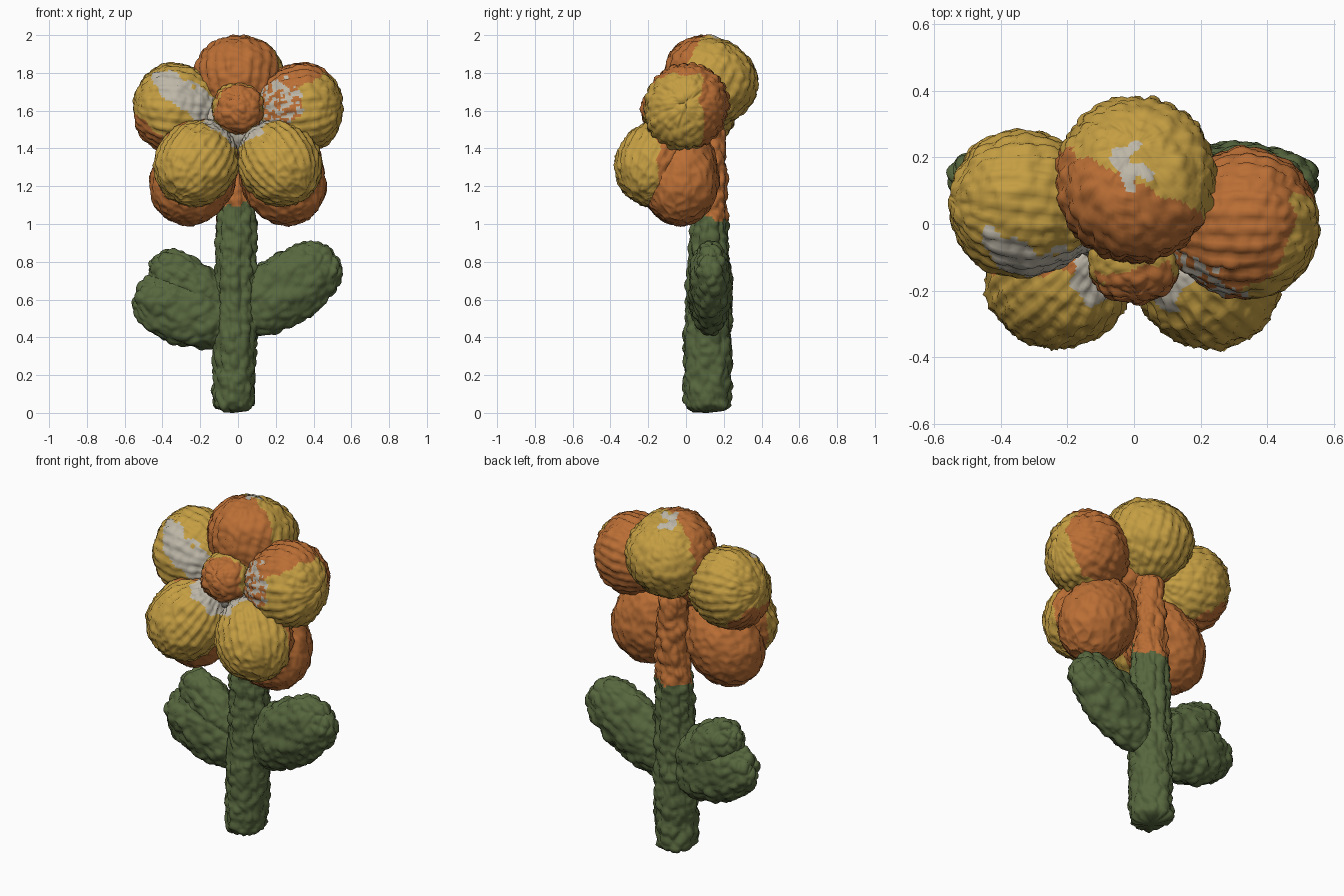
import bpy, bmesh, math
from mathutils import Vector, Matrix, noise

if "Cube" in bpy.data.objects:
    bpy.data.objects.remove(bpy.data.objects["Cube"])


def material(name, rgb):
    m = bpy.data.materials.new(name)
    m.diffuse_color = (*rgb, 1)
    m.use_nodes = True
    m.node_tree.nodes["Principled BSDF"].inputs["Base Color"].default_value = m.diffuse_color
    return m


MATS = [material("yellow_yarn", (0.55, 0.34, 0.055)),
        material("orange_yarn", (0.49, 0.155, 0.035)),
        material("cream_yarn", (0.51, 0.47, 0.39)),
        material("green_yarn", (0.095, 0.135, 0.048))]
YELLOW, ORANGE, CREAM, GREEN = range(4)


def knit(p, size, amp):
    """Puffy stitch cells with creases between them."""
    d = noise.voronoi(p / size)[0]
    cell = math.sqrt(min(1.0, (d[1] - d[0]) * 1.8)) - 0.6
    return amp * (cell + 0.8 * noise.noise(p * 14))


def skin(name, shape, colour, segs=104, rings=68, size=0.055, amp=0.012, ribs=0):
    """Map a unit sphere through shape(), knit its surface, colour its faces."""
    bm = bmesh.new()
    bmesh.ops.create_uvsphere(bm, u_segments=segs, v_segments=rings, radius=1)
    rib = {}
    for v in bm.verts:
        around = math.atan2(v.co.y, v.co.x)
        fade = max(0.0, 1 - v.co.z ** 2)
        rib[v] = fade * (abs(math.sin(around * ribs / 2)) ** 0.6 - 0.7) if ribs else 0
        v.co = shape(v.co.copy())
    bmesh.ops.recalc_face_normals(bm, faces=bm.faces)
    bm.normal_update()
    moves = [(v, v.normal * (knit(v.co, size, amp) + 0.01 * rib[v])) for v in bm.verts]
    for v, d in moves:
        v.co += d
        v.co.z = max(0.0, v.co.z)
    for f in bm.faces:
        f.smooth = True
        c = f.calc_center_median()
        f.material_index = colour(c, 0.035 * noise.noise(c * 16))
    me = bpy.data.meshes.new(name)
    bm.to_mesh(me)
    bm.free()
    for m in MATS:
        me.materials.append(m)
    ob = bpy.data.objects.new(name, me)
    bpy.context.collection.objects.link(ob)
    return ob


def ellipsoid(centre, axis, normal, radii, taper=0.0):
    """Shape function: egg along axis; radii = sideways, along normal, along axis."""
    a = Vector(axis).normalized()
    n = Vector(normal)
    n = (n - a * n.dot(a)).normalized()
    m = Matrix((n.cross(a), n, a)).transposed()
    c = Vector(centre)

    def shape(p):
        k = 1 + taper * p.z
        return c + m @ Vector((p.x * radii[0] * k, p.y * radii[1] * k, p.z * radii[2]))
    return shape


# Colour zones of the petals
HEART = Vector((0, -0.15, 1.6))


def top_colour(c, n):
    if (c - Vector((0.0, 0.17, 1.99))).length + 3 * n < 0.045:
        return CREAM
    return ORANGE if c.y + 0.5 * c.x + n < 0.13 else YELLOW


def left_colour(c, n):
    a, d = Vector((-0.15, 1.6)), Vector((-0.23, 0.15))
    q = Vector((c.x, c.z)) - a
    t = max(0, min(1, q.dot(d) / d.dot(d)))
    if c.y < 0.0 and (q - d * t).length + n < 0.07:
        return CREAM
    return ORANGE if c.z + 0.8 * (c.x + 0.4) + n < 1.46 and c.y > -0.12 else YELLOW


def right_colour(c, n):
    if c.y < 0 and math.hypot(c.x - 0.22, c.z - 1.65) + n < 0.12:
        return ORANGE if noise.noise(c * 34) > 0.0 else CREAM
    if c.y + n > 0.08 or c.z - 0.5 * (c.x - 0.35) + n > 1.74:
        return ORANGE
    return YELLOW


def low_colour(c, n):
    if (c - HEART).length + n < 0.19:
        return CREAM
    return YELLOW if c.y + n < -0.15 else ORANGE


# Petals; each lower one is a yellow front puff over an orange back puff
TILT = (0, -0.88, 0.47)
skin("top_petal", ellipsoid((0.005, 0.122, 1.75), (0, 0.45, 0.9), TILT,
                            (0.242, 0.252, 0.24), 0.12), top_colour, ribs=26)
skin("left_petal", ellipsoid((-0.318, 0.06, 1.615), (-1, 0.1, 0.12), TILT,
                             (0.238, 0.213, 0.237), 0.1), left_colour, ribs=26)
skin("right_petal", ellipsoid((0.318, 0.0, 1.615), (1, 0.0, 0.12), TILT,
                              (0.238, 0.22, 0.237), 0.1), right_colour, ribs=26)
for side, s in (("left", -1), ("right", 1)):
    skin("lower_%s_petal_front" % side,
         ellipsoid((0.218 * s, -0.155, 1.325), (0.5 * s, -0.4, -0.75), TILT,
                   (0.212, 0.205, 0.24), 0.06), low_colour, ribs=26)
    skin("lower_%s_petal_back" % side,
         ellipsoid((0.228 * s, -0.025, 1.255), (0.48 * s, -0.05, -0.85), TILT,
                   (0.218, 0.2, 0.27), 0.08), lambda c, n: ORANGE)

# Flower hub and its round heart
skin("hub", ellipsoid((0, 0.01, 1.57), TILT, (0, 0.47, 0.88), (0.23, 0.2, 0.13)),
     lambda c, n: CREAM if c.y + n < -0.02 else ORANGE, 64, 40)
skin("heart", ellipsoid((0, -0.11, 1.61), TILT, (0, 0.47, 0.88), (0.14, 0.14, 0.13)),
     lambda c, n: YELLOW if c.y + 2 * n > -0.15 else ORANGE, 72, 48, 0.045, 0.014)

# Stem: height, x, y, x radius, y radius
STEM = [(0, -0.025, 0.115, 0.108, 0.124), (0.4, -0.015, 0.115, 0.116, 0.128),
        (0.65, -0.012, 0.12, 0.112, 0.115), (1.0, -0.01, 0.125, 0.105, 0.097),
        (1.3, 0.0, 0.13, 0.085, 0.085), (1.6, 0.0, 0.12, 0.075, 0.08)]


def stem_shape(p):
    t = 1 - math.acos(max(-1, min(1, p.z))) / math.pi
    z = 1.58 * t
    lo, hi = next((a, b) for a, b in zip(STEM, STEM[1:]) if z <= b[0])
    k = (z - lo[0]) / (hi[0] - lo[0])
    _, x, y, rx, ry = [a + (b - a) * k for a, b in zip(lo, hi)]
    cap = min(1, max(0, t / 0.025)) ** 0.3 * min(1, max(0, (1 - t) / 0.06)) ** 0.5
    a = math.atan2(p.y, p.x)
    if math.hypot(p.x, p.y) < 1e-5:
        cap = 0
    return Vector((x + rx * cap * math.cos(a), y + ry * cap * math.sin(a), z))


skin("stem", stem_shape,
     lambda c, n: ORANGE if c.z + n > (1.02 if c.y > 0.1 else 1.1) else GREEN,
     80, 120, 0.06, 0.018, 10)


# Leaves: blunt padded blades from base to tip in the x-z plane
def leaf(name, base, tip, width, thick):
    b, t = Vector(base), Vector(tip)
    along = t - b
    egg = ellipsoid((b + t) / 2, along, (0, -1, 0), (width, thick, along.length / 2))

    def shape(p):
        w = max(0.0, 1 - p.z * p.z)
        blunt = w ** -0.12 if w > 1e-6 else 0
        return egg(Vector((p.x * blunt, p.y * blunt, p.z)))
    skin(name, shape, lambda c, n: GREEN, 88, 60, 0.06, 0.018)


leaf("right_leaf", (0.0, 0.125, 0.485), (0.52, 0.13, 0.835), 0.19, 0.115)
leaf("left_leaf", (-0.02, 0.125, 0.45), (-0.545, 0.13, 0.63), 0.185, 0.12)
leaf("left_leaf_upper_lobe", (-0.03, 0.13, 0.48), (-0.445, 0.14, 0.825), 0.145, 0.105)
